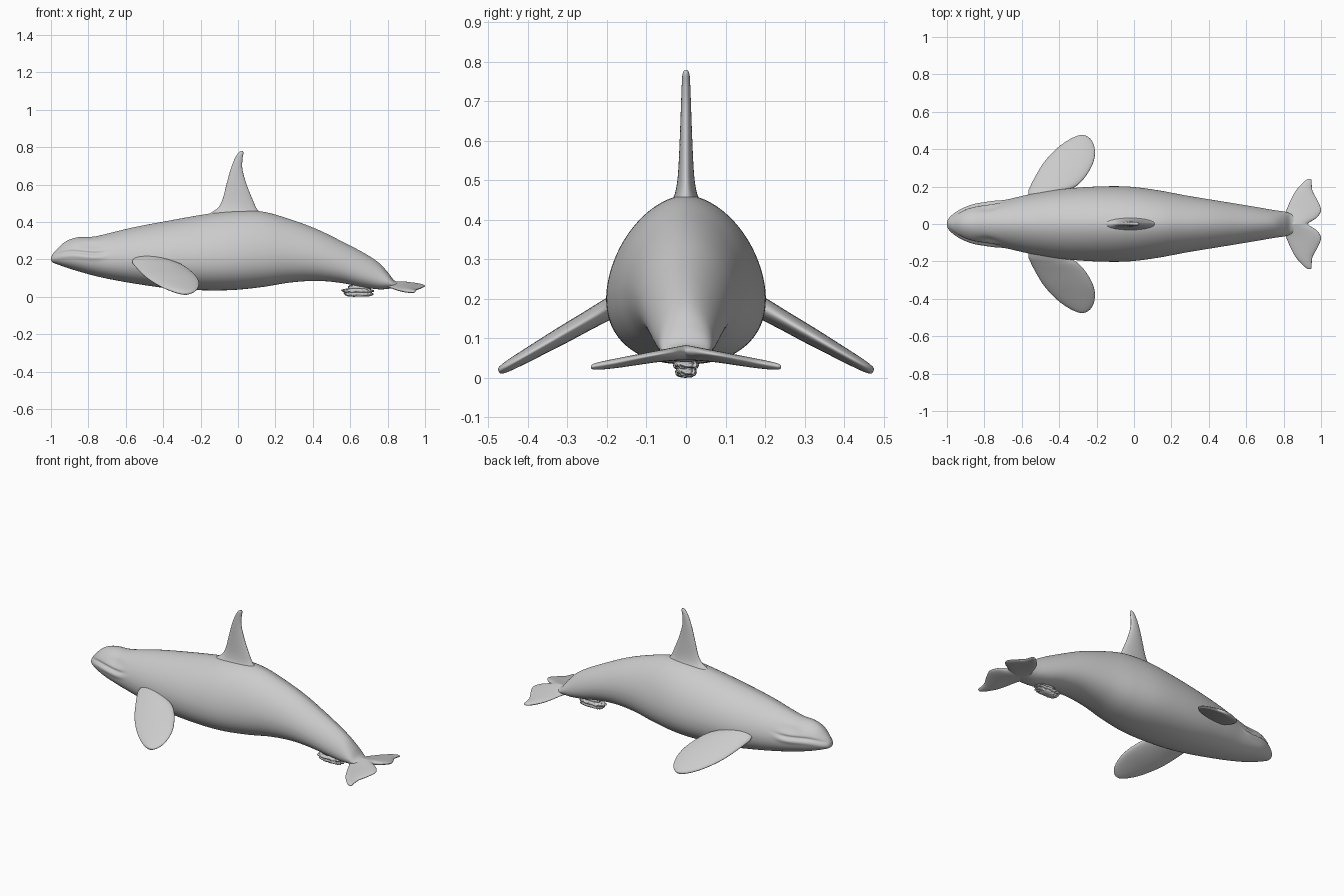
import bpy, bmesh
from math import sin, cos, pi, exp, copysign

if "Cube" in bpy.data.objects:
    bpy.data.objects.remove(bpy.data.objects["Cube"])


def spline(keys, steps):
    """Smooth curve through tuples of any size."""
    pts = [keys[0]] + keys + [keys[-1]]
    out = []
    for i in range(1, len(pts) - 2):
        for s in range(steps):
            t = s / steps
            out.append([0.5 * (2 * b + (c - a) * t + (2 * a - 5 * b + 4 * c - d) * t * t
                               + (3 * b - a - 3 * c + d) * t ** 3)
                        for a, b, c, d in zip(*pts[i - 1:i + 3])])
    return out + [list(keys[-1])]


def power(v, n):
    return copysign(abs(v) ** (2 / n), v)


def finish(name, bm):
    bmesh.ops.recalc_face_normals(bm, faces=bm.faces)
    me = bpy.data.meshes.new(name)
    bm.to_mesh(me)
    bm.free()
    me.shade_smooth()
    ob = bpy.data.objects.new(name, me)
    bpy.context.collection.objects.link(ob)
    return ob


def loft(name, rings):
    bm = bmesh.new()
    rows = [[bm.verts.new(p) for p in r] for r in rings]
    n = len(rows[0])
    for a, b in zip(rows, rows[1:]):
        for i in range(n):
            j = (i + 1) % n
            bm.faces.new((a[i], a[j], b[j], b[i]))
    bm.faces.new(rows[0])
    bm.faces.new(rows[-1])
    return finish(name, bm)


def blade(name, keys, place, n=40):
    """keys: span, leading x, trailing x, half thickness."""
    rings = []
    for s, a, b, h in spline(keys, 6):
        rings.append([place(s, (a + b) / 2 + (b - a) / 2 * cos(2 * pi * i / n),
                            h * sin(2 * pi * i / n)) for i in range(n)])
    return loft(name, rings)


# Body: x, top, bottom, widest height, half width
body_keys = [(-1.0, .205, .195, .20, .006), (-.992, .226, .184, .203, .027),
             (-.965, .258, .173, .207, .052), (-.92, .296, .157, .212, .079),
             (-.86, .317, .138, .212, .101), (-.77, .322, .113, .205, .116),
             (-.68, .342, .093, .20, .131), (-.55, .373, .07, .20, .16),
             (-.38, .405, .046, .20, .187), (-.2, .437, .035, .20, .2),
             (-.03, .46, .036, .205, .2), (.13, .455, .052, .215, .18),
             (.28, .414, .076, .22, .152), (.42, .362, .085, .205, .129),
             (.55, .299, .074, .17, .108), (.67, .236, .051, .125, .088),
             (.75, .184, .04, .095, .074), (.80, .132, .042, .08, .067),
             (.835, .088, .047, .066, .056), (.87, .075, .055, .064, .03)]
N = 128
rings = []
for x, top, bot, mid, w in spline(body_keys, 9):
    ring = []
    for i in range(N):
        c, s = cos(2 * pi * i / N), sin(2 * pi * i / N)
        n = 1.8 if s > 0 else 2.25
        y = w * power(c, 2.0)
        z = mid + (top - mid if s > 0 else mid - bot) * power(s, n)
        y = w * power(c, n)
        # Mouth groove, lip fullness and the hollow behind the brow
        if x < -.6:
            line = .222 + .10 * max(0, x + .97) + .012 * sin((x + 1) * 18)
            fade = 1 / (1 + exp((x + .72) * 60))
            groove = .09 * exp(-((z - line) / .008) ** 2)
            lip = .05 * exp(-((z - line + .022) / .014) ** 2)
            brow = .10 * exp(-((z - .275) / .022) ** 2 - ((x + .78) / .06) ** 2)
            y *= 1 + fade * (lip - groove) - brow
        ring.append((x, y, z))
    rings.append(ring)
loft("body", rings)

# Dorsal fin with a flared root
blade("dorsal_fin",
      [(.41, -.19, .15, .05), (.445, -.15, .122, .036), (.475, -.108, .098, .026),
       (.52, -.083, .078, .02), (.6, -.062, .046, .016), (.68, -.04, .024, .013),
       (.735, -.019, .024, .011), (.767, .0, .029, .009), (.779, .014, .026, .004)],
      lambda s, x, h: (x, h, s))

# Paddle-shaped flippers
flippers = blade("flippers",
      [(.11, -.55, -.40, .022), (.17, -.565, -.36, .026), (.205, -.553, -.305, .026),
       (.25, -.53, -.262, .024), (.315, -.492, -.223, .022), (.37, -.447, -.209, .019),
       (.42, -.393, -.214, .016), (.453, -.343, -.232, .013), (.47, -.305, -.255, .009),
       (.474, -.285, -.27, .004)],
      lambda s, x, h: (x + .3 * h, s + .45 * h, .172 - .57 * (s - .2) + .9 * h))
flippers.modifiers.new("mirror", "MIRROR").use_axis = (False, True, False)

# Tail flukes, notched in the middle
half = [(.006, .79, .935, .018), (.035, .795, .978, .016), (.075, .815, 1.0, .014),
        (.125, .836, .982, .013), (.175, .863, .955, .012), (.215, .897, .95, .01),
        (.235, .92, .95, .007), (.241, .932, .944, .003)]
blade("tail_flukes", [(-s, a, b, h) for s, a, b, h in reversed(half)] + half,
      lambda s, x, h: (x, s, .066 - .17 * abs(s) + .05 * (x - .9) + h))


# Crumpled pad under the tail
def lump(name, centre, size):
    bm = bmesh.new()
    bmesh.ops.create_icosphere(bm, subdivisions=5, radius=1)
    for v in bm.verts:
        x, y, z = v.co
        k = 1 + .07 * sin(13 * x + 3 * z) * cos(8 * y + 2 * x) + .04 * sin(21 * x + 9 * y)
        p = [power(q, 3) if i < 2 else q for i, q in enumerate((x, y, z))]
        m = max(1, (abs(p[0]) ** 3 + abs(p[1]) ** 3) ** (1 / 3))
        v.co = [centre[i] + size[i] * p[i] / m * k for i in range(3)]
    return finish(name, bm)


lump("tail_pad_lower", (.645, 0, .015), (.076, .026, .0145))
lump("tail_pad_upper", (.64, 0, .032), (.084, .031, .013))
lump("tail_pad_neck", (.65, 0, .05), (.06, .02, .016))
